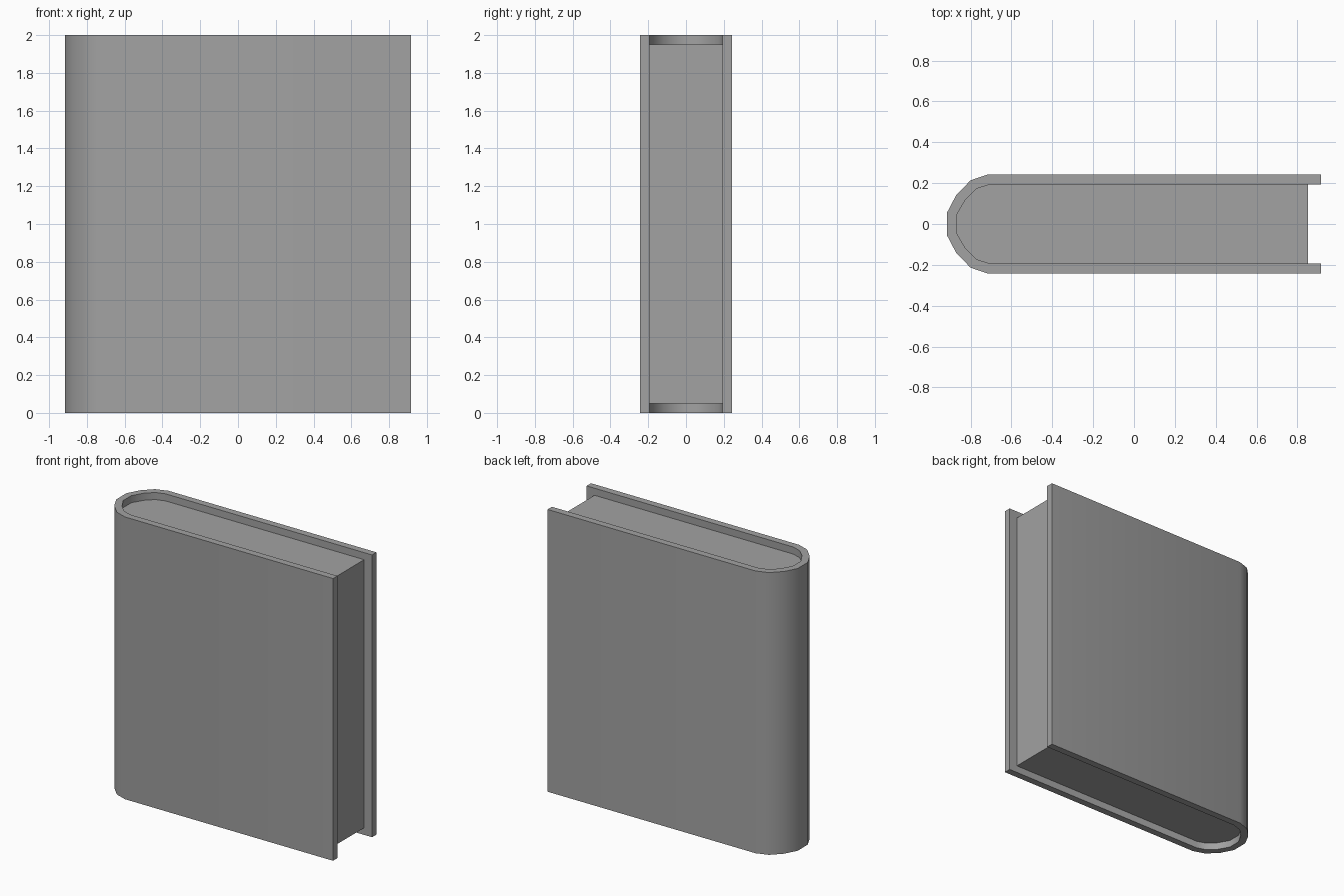
import bpy
import bmesh
import math

cube = bpy.data.objects.get("Cube")
if cube:
    bpy.data.objects.remove(cube, do_unlink=True)

GREY = (0.36, 0.36, 0.36, 1)
mat = bpy.data.materials.new("mid grey")
mat.use_nodes = True
mat.diffuse_color = GREY
bsdf = mat.node_tree.nodes["Principled BSDF"]
bsdf.inputs["Base Color"].default_value = GREY
bsdf.inputs["Roughness"].default_value = 0.8

# Half profiles of the rounded spine, from the straight board to the middle
OUTER = [(-0.715, 0.243), (-0.80, 0.214), (-0.87, 0.143), (-0.915, 0.057)]
INNER = [(-0.705, 0.194), (-0.77, 0.173), (-0.825, 0.12), (-0.868, 0.045)]


def u_profile(half, end_x):
    """Mirror a half spine and run both boards out to end_x."""
    back = [(end_x, half[0][1])] + half
    return back + [(x, -y) for x, y in reversed(back)]


def extrude(name, outline, bottom, top):
    """Raise a closed flat outline into a solid."""
    bm = bmesh.new()
    face = bm.faces.new([bm.verts.new((x, y, bottom)) for x, y in outline])
    raised = bmesh.ops.extrude_face_region(bm, geom=[face], use_keep_orig=True)
    for v in raised["geom"]:
        if isinstance(v, bmesh.types.BMVert):
            v.co.z = top
    bmesh.ops.recalc_face_normals(bm, faces=bm.faces)
    mesh = bpy.data.meshes.new(name)
    bm.to_mesh(mesh)
    bm.free()
    mesh.materials.append(mat)
    obj = bpy.data.objects.new(name, mesh)
    bpy.context.collection.objects.link(obj)
    bpy.ops.object.select_all(action="DESELECT")
    obj.select_set(True)
    bpy.context.view_layer.objects.active = obj
    bpy.ops.object.shade_smooth_by_angle(angle=math.radians(40))
    return obj


# Cover wraps around the spine; the page block is set in on three sides
extrude("cover", u_profile(OUTER, 0.915) + u_profile(INNER, 0.915)[::-1], 0, 2)
extrude("page_block", u_profile(INNER, 0.853), 0.05, 1.95)
